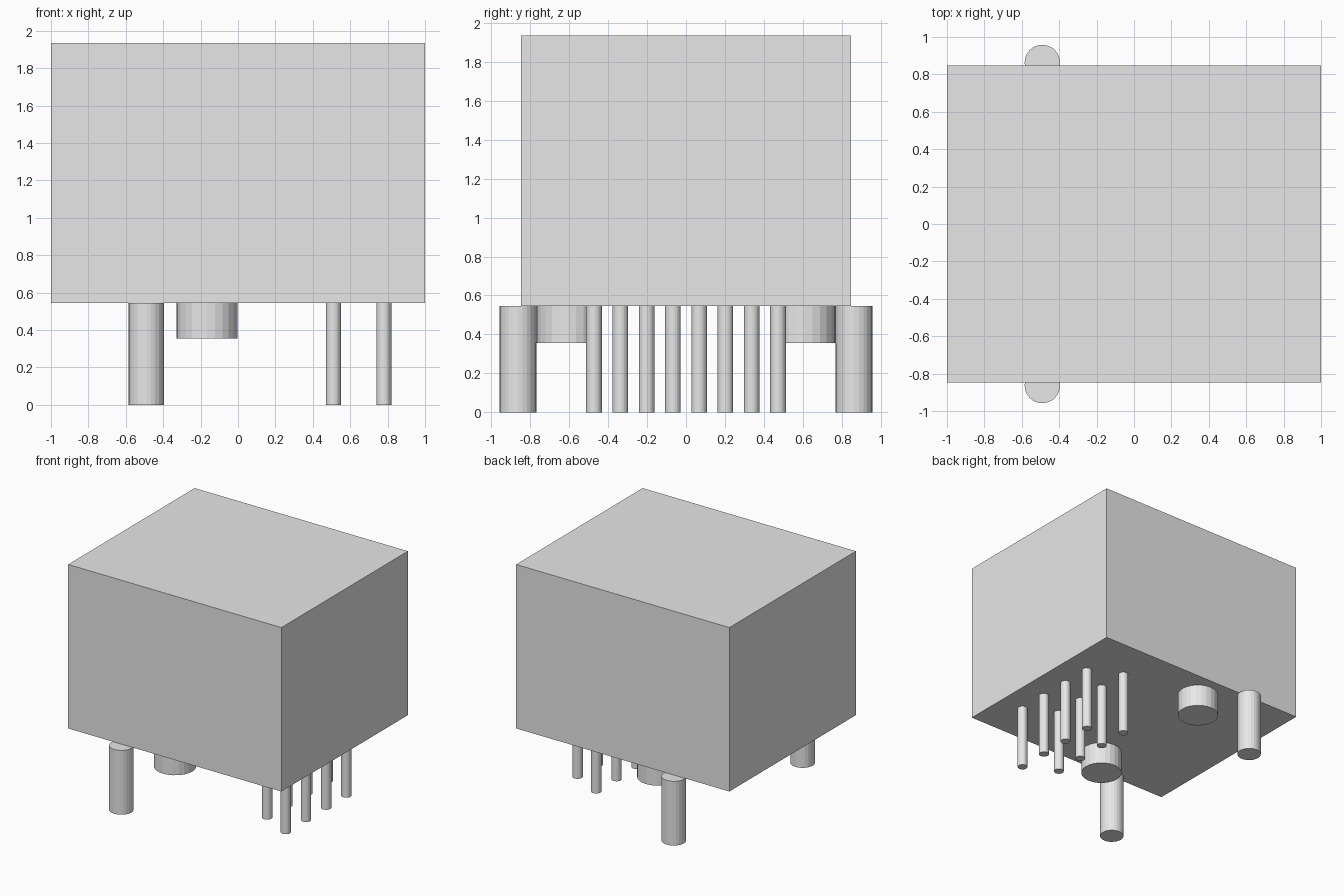
import bpy

default_cube = bpy.data.objects.get("Cube")
if default_cube:
    bpy.data.objects.remove(default_cube, do_unlink=True)

grey = bpy.data.materials.new("plain grey")
grey.use_nodes = True
grey.diffuse_color = (0.8, 0.8, 0.8, 1)
grey.node_tree.nodes["Principled BSDF"].inputs["Base Color"].default_value = (0.8, 0.8, 0.8, 1)

BASE, TOP = 0.545, 1.935  # underside and top of the housing


def finish(name):
    obj = bpy.context.object
    obj.name = name
    obj.data.materials.append(grey)
    return obj


def peg(name, x, y, radius, bottom):
    """Faceted round peg hanging from the underside of the housing."""
    bpy.ops.mesh.primitive_cylinder_add(
        vertices=24, radius=radius, depth=BASE - bottom,
        location=(x, y, (BASE + bottom) / 2))
    return finish(name)


# Housing block
bpy.ops.mesh.primitive_cube_add(size=1, location=(0, 0, (BASE + TOP) / 2))
housing = finish("housing")
housing.scale = (2, 1.695, TOP - BASE)
bpy.ops.object.transform_apply(location=False, rotation=False, scale=True)

# Long shield pins and short locating posts, mirrored front to back
for side, label in ((-1, "front"), (1, "back")):
    peg(label + "_shield_pin", -0.49, side * 0.863, 0.095, 0)
    peg(label + "_locating_post", -0.165, side * 0.607, 0.163, 0.355)

# Two staggered rows of contact pins
for i in range(8):
    x = 0.51 if i % 2 else 0.78
    peg(f"contact_pin_{i + 1}", x, (i - 3.5) * 0.135, 0.04, 0)
